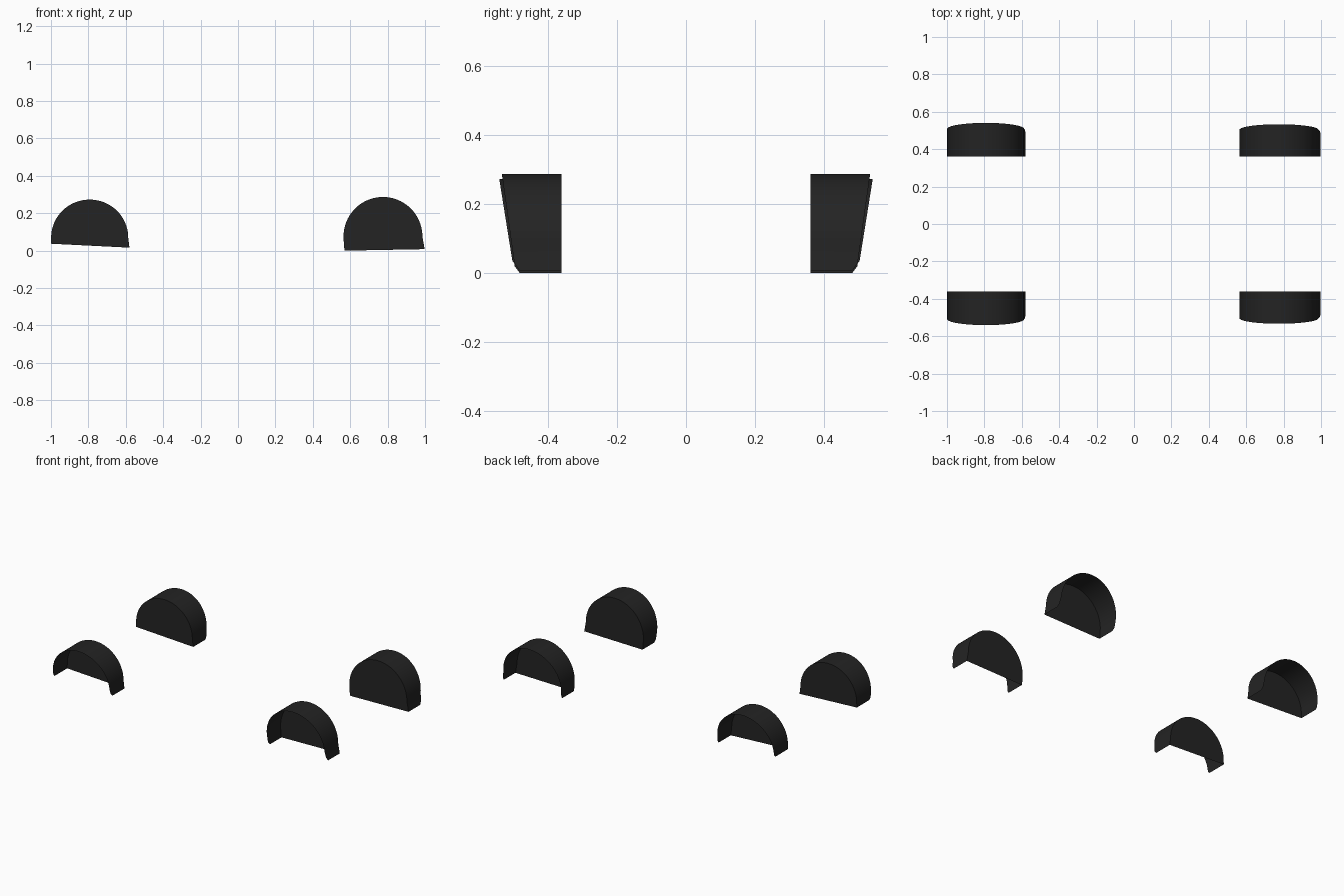
import bpy, bmesh, math

if "Cube" in bpy.data.objects:
    bpy.data.objects.remove(bpy.data.objects["Cube"])

black = bpy.data.materials.new("liner_black")
black.diffuse_color = (0.017, 0.017, 0.017, 1)
black.use_nodes = True
black.node_tree.nodes["Principled BSDF"].inputs["Base Color"].default_value = black.diffuse_color

INNER = 0.36   # |y| of the flat inner panel


def wheel_liner(name, cx, cz, rx, rz, left_leg, right_leg, y_base, slope):
    """Open arch shell with a flat inner panel, mirrored to both sides."""
    # Side profile: left leg, arch, right leg
    arch = [(cx - rx * math.cos(math.pi * i / 40), cz + rz * math.sin(math.pi * i / 40))
            for i in range(41)]
    profile = left_leg + arch + right_leg

    bm = bmesh.new()
    inner, outer = [], []
    for i, (x, z) in enumerate(profile):
        # The outer lip follows the leaning body side, with clipped foot corners
        y = y_base + slope * z
        if i in (0, len(profile) - 1):
            y -= 0.012
        inner.append(bm.verts.new((x, -INNER, z)))
        outer.append(bm.verts.new((x, -y, z)))
    for i in range(len(profile) - 1):
        bm.faces.new((inner[i], inner[i + 1], outer[i + 1], outer[i]))
    # Inner panel
    bm.faces.new(inner[::-1])
    bmesh.ops.recalc_face_normals(bm, faces=bm.faces)

    mesh = bpy.data.meshes.new(name)
    bm.to_mesh(mesh)
    bm.free()
    mesh.materials.append(black)
    ob = bpy.data.objects.new(name, mesh)
    bpy.context.collection.objects.link(ob)

    bpy.ops.object.select_all(action='DESELECT')
    ob.select_set(True)
    bpy.context.view_layer.objects.active = ob
    bpy.ops.object.shade_smooth_by_angle(angle=math.radians(35))

    # Opposite side
    mir = ob.modifiers.new("mirror", 'MIRROR')
    mir.use_axis = (False, True, False)
    mir.use_mirror_merge = False


# Liners at the -x end
wheel_liner("wheel_liners_left", -0.793, 0.07, 0.206, 0.203,
            [(-1.0, 0.037), (-1.0, 0.05)], [(-0.583, 0.036), (-0.58, 0.016)],
            0.497, 0.16)

# Liners at the +x end
wheel_liner("wheel_liners_right", 0.775, 0.075, 0.211, 0.212,
            [(0.571, 0.0), (0.567, 0.02)], [(0.994, 0.03), (0.998, 0.008)],
            0.493, 0.14)
